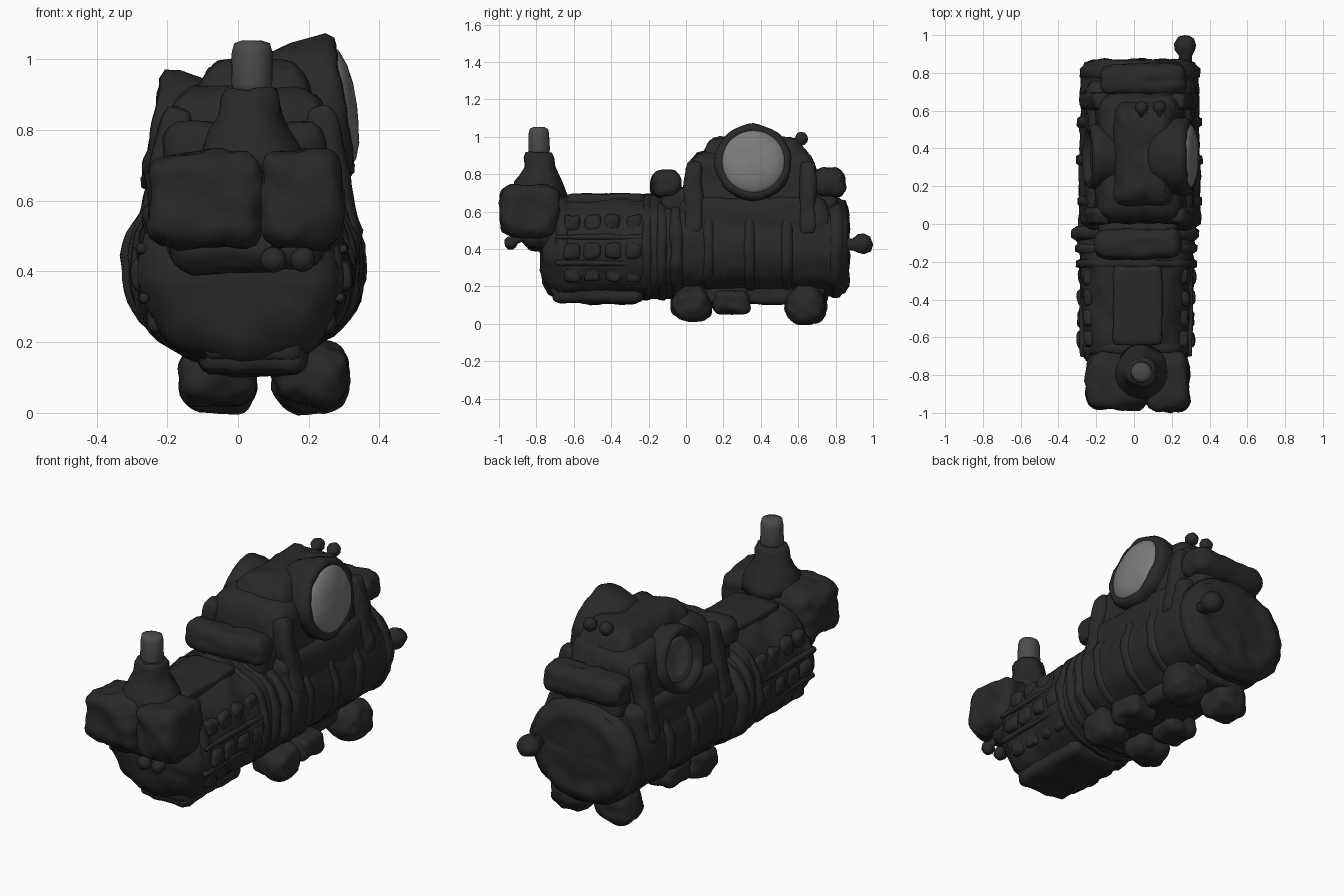
import bpy, bmesh, math
from mathutils import Vector, Matrix, noise

CX = 0.03  # the machine sits slightly right of centre


def material(name, v):
    m = bpy.data.materials.new(name)
    m.diffuse_color = (v, v, v * 1.02, 1)
    return m


DARK = material("dark_iron", 0.022)
GREY = material("worn_steel", 0.07)
LIGHT = material("lens_grey", 0.2)


def finish(bm, name, mat=DARK, lump=0.008, freq=9):
    """Roughen the surface with soft lumps, then make a smooth object."""
    bmesh.ops.recalc_face_normals(bm, faces=bm.faces)
    bm.normal_update()
    moves = [v.normal * lump * (noise.noise(v.co * freq) + 0.6 * noise.noise(v.co * freq * 2.3))
             for v in bm.verts]
    for v, d in zip(bm.verts, moves):
        v.co += d
    for f in bm.faces:
        f.smooth = True
    me = bpy.data.meshes.new(name)
    bm.to_mesh(me)
    bm.free()
    me.materials.append(mat)
    ob = bpy.data.objects.new(name, me)
    bpy.context.collection.objects.link(ob)
    return ob


def rbox(name, c, size, k=0.6, taper=(1, 1), cuts=11, rot=None, mat=DARK, lump=0.008):
    """Rounded box; k is roundness, taper scales x and y at the top."""
    bm = bmesh.new()
    bmesh.ops.create_cube(bm, size=2)
    bmesh.ops.subdivide_edges(bm, edges=bm.edges[:], cuts=cuts, use_grid_fill=True)
    h = Vector(size) / 2
    r = min(h) * k
    for v in bm.verts:
        p = Vector([v.co[i] * h[i] for i in range(3)])
        q = Vector([max(-h[i] + r, min(h[i] - r, p[i])) for i in range(3)])
        p = q + (p - q).normalized() * r
        t = (p.z / h.z + 1) / 2
        p.x *= 1 + (taper[0] - 1) * t
        p.y *= 1 + (taper[1] - 1) * t
        v.co = (rot @ p if rot else p) + Vector(c)
    return finish(bm, name, mat, lump)


def skin(bm, rings):
    for a, b in zip(rings, rings[1:]):
        n = len(a)
        for i in range(n):
            bm.faces.new((a[i], a[(i + 1) % n], b[(i + 1) % n], b[i]))
    bm.faces.new(rings[0])
    bm.faces.new(rings[-1])


def lathe(name, c, axis, profile, n=32, mat=DARK, lump=0.005):
    """Revolve (radius, height) points around an axis."""
    rot = Vector(axis).to_track_quat('Z', 'Y')
    bm = bmesh.new()
    skin(bm, [[bm.verts.new(Vector(c) + rot @ Vector((r * math.cos(t), r * math.sin(t), h)))
               for t in (2 * math.pi * i / n for i in range(n))] for r, h in profile])
    return finish(bm, name, mat, lump)


def loft(name, keys, n=56, step=0.025, lump=0.012):
    """Oval sections along y: (y, cz, rx, rz, squareness)."""
    secs = []
    for a, b in zip(keys, keys[1:]):
        m = max(1, round(abs(b[0] - a[0]) / step))
        secs += [[p + (q - p) * j / m for p, q in zip(a, b)] for j in range(m)]
    secs.append(keys[-1])
    bm = bmesh.new()
    rings = []
    for y, cz, rx, rz, e in secs:
        ring = []
        for i in range(n):
            t = 2 * math.pi * i / n
            s, c = math.sin(t), math.cos(t)
            x = math.copysign(abs(c) ** (2 / e), c) * rx
            z = math.copysign(abs(s) ** (2 / e), s) * rz
            ring.append(bm.verts.new((CX * (0.4 if y < 0 else 1) + x, y, cz + z)))
        rings.append(ring)
    skin(bm, rings)
    return finish(bm, name, DARK, lump)


# Main barrel: squarish front block, round rear cylinder
loft("barrel_front", [(-0.775, 0.37, 0.10, 0.10, 2), (-0.765, 0.37, 0.20, 0.15, 2.2),
     (-0.73, 0.385, 0.25, 0.22, 2.2), (-0.68, 0.40, 0.28, 0.275, 2.2), (-0.3, 0.41, 0.30, 0.28, 2.2),
     (-0.15, 0.41, 0.305, 0.275, 2.2), (0.05, 0.41, 0.31, 0.26, 2.1)], lump=0.018)
loft("barrel_rear", [(-0.06, 0.41, 0.29, 0.25, 2.1), (0.0, 0.41, 0.325, 0.262, 2.1),
     (0.8, 0.41, 0.31, 0.262, 2.1), (0.85, 0.41, 0.29, 0.25, 2), (0.87, 0.41, 0.25, 0.21, 2),
     (0.872, 0.41, 0.22, 0.18, 2), (0.86, 0.41, 0.19, 0.15, 2), (0.868, 0.41, 0.14, 0.11, 2),
     (0.872, 0.41, 0.05, 0.04, 2)])

# Raised bands around the barrel
for i, (y, rx, rz, w) in enumerate([(-0.66, .288, .272, .04), (-0.21, .318, .283, .03),
                                    (-0.13, .325, .283, .03), (-0.05, .34, .275, .035),
                                    (0.12, .333, .267, .035), (0.34, .333, .267, .035),
                                    (0.54, .333, .267, .035), (0.80, .318, .268, .04)]):
    loft(f"band_{i}", [(y - w, 0.41, rx - .025, rz - .025, 2.1), (y - w * .5, 0.41, rx, rz, 2.1),
                       (y + w * .5, 0.41, rx, rz, 2.1), (y + w, 0.41, rx - .025, rz - .025, 2.1)], step=0.02)

# Lumpy fittings on both sides of the front block
for s, side in ((-1, "left"), (1, "right")):
    for i in range(4):
        y = -0.61 + i * 0.11
        for j, (z, x) in enumerate(((0.27, 0.235), (0.39, 0.28), (0.54, 0.25))):
            rbox(f"side_fitting_{side}_{i}_{j}", (0.012 + s * x, y, z), (0.06, 0.09, 0.09), 0.9, cuts=5, lump=0.014)
    for j, (z, x) in enumerate(((0.325, 0.275), (0.465, 0.285))):
        rbox(f"side_pipe_{side}_{j}", (0.012 + s * x, -0.45, z), (0.03, 0.5, 0.03), 0.9)

# Top plate, bottom pan and nose of the front block
rbox("top_plate", (0.02, -0.43, 0.665), (0.26, 0.42, 0.06), 0.7)
rbox("bottom_pan", (0.04, -0.47, 0.165), (0.30, 0.48, 0.11), 0.7, lump=0.014)
rbox("nose_plate", (0.03, -0.735, 0.37), (0.28, 0.07, 0.24), 0.8, lump=0.012)
rbox("nose_lip", (0.04, -0.685, 0.185), (0.28, 0.07, 0.08), 0.8)

# Overhanging head with two lobes, neck and chimney
rbox("head_left", (-0.085, -0.83, 0.60), (0.33, 0.30, 0.27), 0.55, lump=0.02)
rbox("head_right", (0.175, -0.835, 0.60), (0.23, 0.31, 0.27), 0.55, lump=0.02)
rbox("head_neck", (0.02, -0.77, 0.50), (0.44, 0.22, 0.20), 0.7, lump=0.014)
lathe("chimney", (0.04, -0.785, 0.68), (0, 0, 1),
      [(0.15, 0), (0.14, 0.04), (0.125, 0.08), (0.105, 0.115), (0.085, 0.16), (0.08, 0.21),
       (0.07, 0.235)], lump=0.018)
lathe("chimney_tip", (0.04, -0.785, 0.90), (0, 0, 1),
      [(0.05, 0), (0.058, 0.03), (0.056, 0.12), (0.05, 0.145), (0.03, 0.153)], mat=GREY)

# Small knobs
KNOB = [(0.016, -0.06), (0.016, 0), (0.034, 0.02), (0.036, 0.04), (0.025, 0.06), (0.008, 0.066)]
for name, c, axis in [("front_knob_left", (0.10, -0.905, 0.445), (0, -0.8, -0.3)),
                      ("front_knob_right", (0.185, -0.905, 0.445), (0, -0.8, -0.3)),
                      ("top_knob_left", (0.04, 0.585, 0.98), (0, 1, 0.3)),
                      ("top_knob_right", (0.135, 0.585, 0.98), (0, 1, 0.3))]:
    lathe(name, c, axis, KNOB, 16)
lathe("rear_knob", (0.27, 0.83, 0.425), (0.05, 1, 0.02),
      [(0.04, -0.03), (0.032, 0.06), (0.05, 0.09), (0.055, 0.12), (0.04, 0.155), (0.012, 0.168)], 16, lump=0.012)

# Upper housing: flared skirt, body and ridged crown
rbox("housing_skirt", (CX, 0.36, 0.55), (0.62, 0.84, 0.26), 0.4, (0.86, 0.92), 15, lump=0.014)
rbox("housing", (CX, 0.35, 0.665), (0.55, 0.78, 0.51), 0.35, (0.76, 0.84), 17, lump=0.016)
rbox("housing_crown", (0.05, 0.37, 0.86), (0.40, 0.66, 0.27), 0.6, (0.7, 0.76), 15, lump=0.014)
for i, x in enumerate((-0.035, 0.055, 0.14)):
    rbox(f"crown_rib_{i}", (x, 0.37, 0.955), (0.07, 0.46, 0.08), 0.9)

# Slanted side posts of the housing
for s, side in ((-1, "left"), (1, "right")):
    for y in (0.04, 0.65):
        rbox(f"side_post_{side}_{'front' if y < .3 else 'rear'}", (CX + s * 0.235, y, 0.67),
             (0.09, 0.09, 0.40), 0.7, rot=Matrix.Rotation(-s * 0.2, 3, 'Y'), lump=0.012)

# Large bulging lens on the right, dished lens on the left
lathe("right_lens_rim", (0.12, 0.36, 0.84), (1, 0, 0.16),
      [(0.15, -0.03), (0.18, 0.0), (0.197, 0.06), (0.205, 0.13), (0.205, 0.16), (0.19, 0.18), (0.172, 0.185), (0.15, 0.16)],
      48, lump=0.01)
lathe("right_lens", (0.12, 0.36, 0.84), (1, 0, 0.16),
      [(0.172, 0.13), (0.172, 0.175), (0.155, 0.192), (0.11, 0.208), (0.06, 0.216), (0.01, 0.218)], 48, LIGHT)
lathe("left_lens_rim", (-0.05, 0.36, 0.765), (-1, 0, 0.2),
      [(0.14, -0.05), (0.165, 0.05), (0.17, 0.15), (0.165, 0.19), (0.145, 0.20), (0.125, 0.18),
       (0.11, 0.15), (0.06, 0.135), (0.01, 0.13)], 48, lump=0.012)
lathe("left_lens", (-0.05, 0.36, 0.765), (-1, 0, 0.2),
      [(0.118, 0.13), (0.115, 0.162), (0.08, 0.155), (0.01, 0.15)], 40, GREY)

# Cross tubes at the front and rear of the housing
rbox("front_cross_tube", (0.02, -0.105, 0.745), (0.46, 0.16, 0.15), 0.8, lump=0.014)
rbox("front_tube_saddle", (0.02, -0.05, 0.66), (0.42, 0.18, 0.14), 0.7)
rbox("rear_cross_tube", (0.05, 0.765, 0.755), (0.46, 0.17, 0.155), 0.8, lump=0.014)
rbox("rear_tube_saddle", (0.04, 0.72, 0.67), (0.40, 0.18, 0.14), 0.7)

# Feet and underside pads
for x, side in ((-0.055, "left"), (0.205, "right")):
    rbox(f"front_foot_{side}", (x, 0.03, 0.11), (0.22, 0.20, 0.18), 0.8, lump=0.018)
    rbox(f"middle_pad_{side}", (x, 0.245, 0.12), (0.18, 0.19, 0.13), 0.7, lump=0.014)
    rbox(f"rear_foot_{side}", (x, 0.64, 0.10), (0.22, 0.21, 0.20), 0.85, lump=0.018)
rbox("underside_keel", (0.07, 0.35, 0.16), (0.28, 0.80, 0.10), 0.7, lump=0.014)
